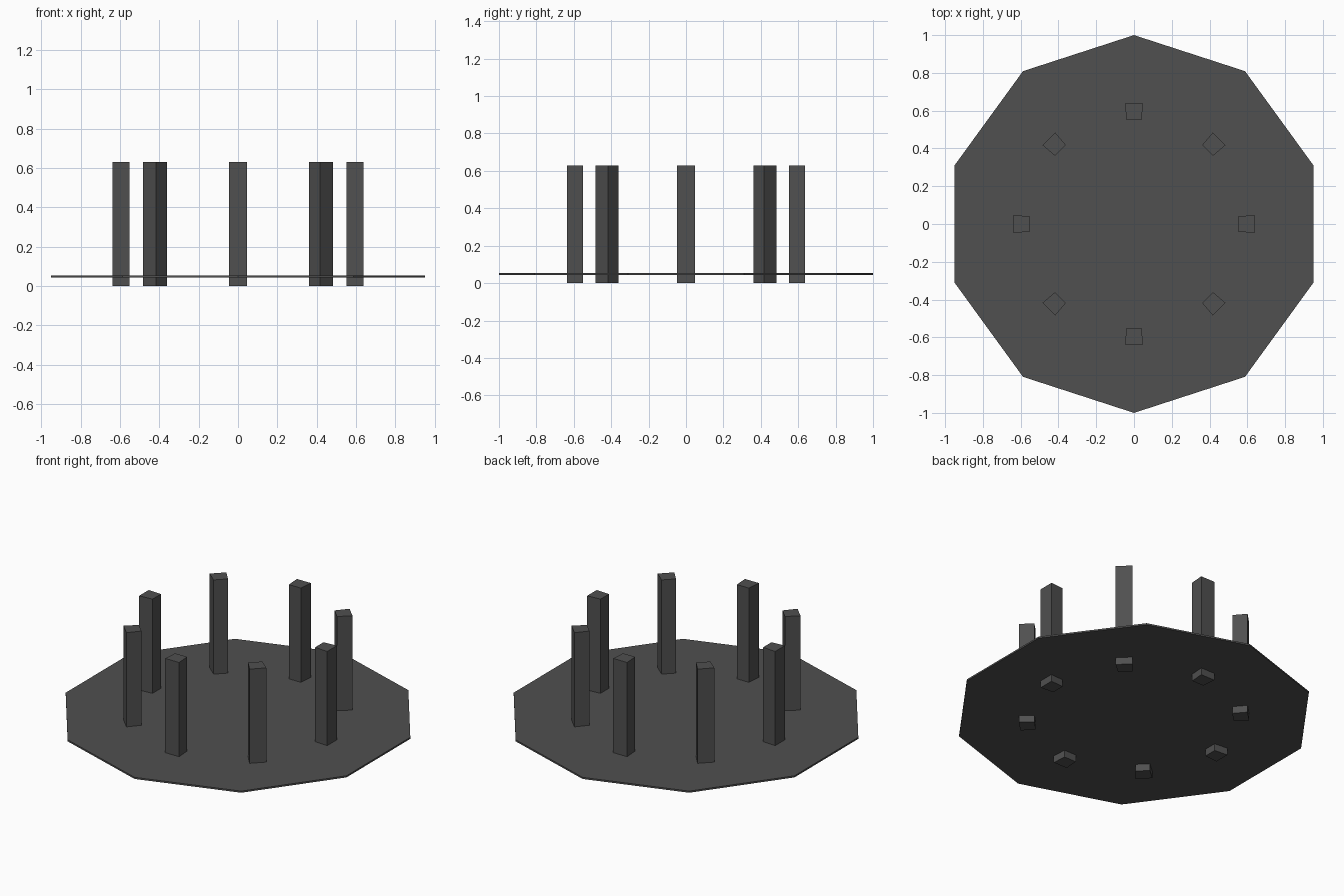
import bpy, bmesh
from math import radians, sin, cos, pi

if "Cube" in bpy.data.objects:
    bpy.data.objects.remove(bpy.data.objects["Cube"])

dark = bpy.data.materials.new("dark_grey")
dark.diffuse_color = (0.08, 0.08, 0.08, 1)
dark.use_nodes = True
dark.node_tree.nodes["Principled BSDF"].inputs["Base Color"].default_value = dark.diffuse_color


def prism(name, outline, z0, z1):
    """Extrude a counter-clockwise 2D outline from z0 to z1."""
    bm = bmesh.new()
    face = bm.faces.new([bm.verts.new((x, y, z0)) for x, y in outline])
    ext = bmesh.ops.extrude_face_region(bm, geom=[face], use_keep_orig=True)
    for v in ext["geom"]:
        if isinstance(v, bmesh.types.BMVert):
            v.co.z = z1
    bmesh.ops.recalc_face_normals(bm, faces=bm.faces)
    mesh = bpy.data.meshes.new(name)
    bm.to_mesh(mesh)
    bm.free()
    mesh.materials.append(dark)
    obj = bpy.data.objects.new(name, mesh)
    bpy.context.collection.objects.link(obj)
    return obj


# Thin ten-sided plate
prism("plate", [(cos(pi / 2 + i * pi / 5), sin(pi / 2 + i * pi / 5)) for i in range(10)],
      0.043, 0.053)

# Ring of eight slightly wedge-shaped pillars passing through the plate
INNER, OUTER = 0.551, 0.637
wedge = [(INNER, -0.0405), (OUTER, -0.047), (OUTER, 0.047), (INNER, 0.0405)]
for i in range(8):
    pillar = prism(f"pillar_{i + 1}", wedge, 0.0, 0.63)
    pillar.rotation_euler.z = radians(45 * i)
